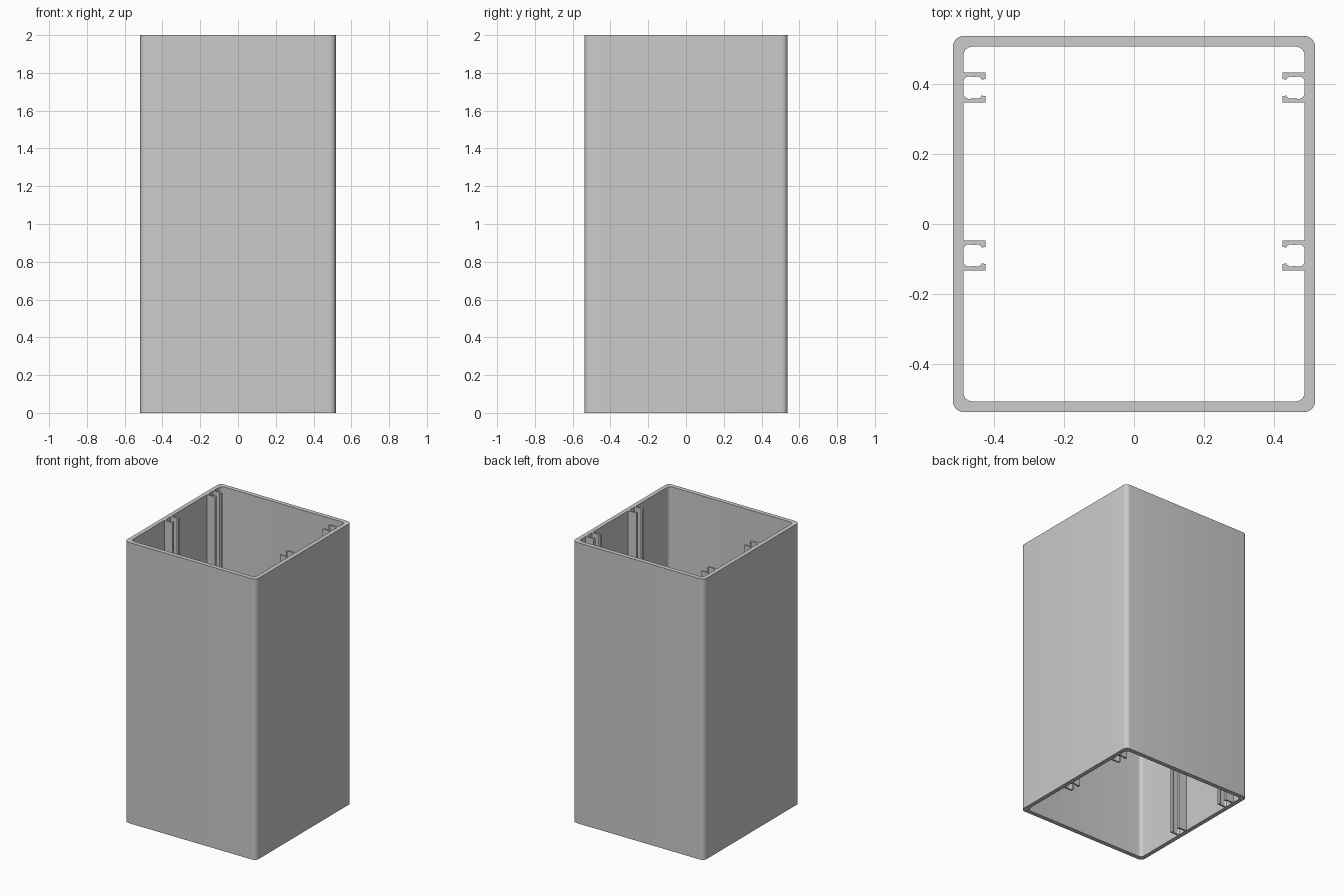
import bpy
import bmesh
from math import cos, sin, pi, radians

cube = bpy.data.objects.get("Cube")
if cube:
    bpy.data.objects.remove(cube, do_unlink=True)

HEIGHT = 2.0
OUTER = (0.518, 0.538)
INNER = (0.488, 0.507)
CLIP_CENTRES = (0.39, -0.09)

# Half of one clip: distance in from the tube wall, offset from the clip centre
CLIP_HALF = [
    (0, 0.043), (0.064, 0.043), (0.064, 0.025), (0.058, 0.0235),
    (0.053, 0.023), (0.049, 0.028), (0.044, 0.031), (0.039, 0.032),
    (0.030, 0.030), (0.021, 0.032), (0.014, 0.032), (0.007, 0.029),
    (0.002, 0.024), (0, 0.016),
]


def corner(cx, cy, radius, quadrant, steps=6):
    """Points of a quarter circle, anticlockwise."""
    angles = [(quadrant + i / steps) * pi / 2 for i in range(steps + 1)]
    return [(cx + radius * cos(a), cy + radius * sin(a)) for a in angles]


def clip_points(wall):
    """All clips on the left-hand wall, from back to front."""
    points = []
    for centre in CLIP_CENTRES:
        points += [(-wall + d, centre + o) for d, o in CLIP_HALF]
        points += [(-wall + d, centre - o) for d, o in reversed(CLIP_HALF)]
    return points


def tube_outline(size, radius, clips=False):
    """Rounded rectangle, with clips on both side walls if wanted."""
    x, y = size[0] - radius, size[1] - radius
    left = clip_points(size[0]) if clips else []
    right = [(-px, py) for px, py in reversed(left)]
    return (corner(x, y, radius, 0) + corner(-x, y, radius, 1) + left
            + corner(-x, -y, radius, 2) + corner(x, -y, radius, 3) + right)


# Tube section filled between its two outlines, then extruded upwards
bm = bmesh.new()
for outline in (tube_outline(OUTER, 0.032), tube_outline(INNER, 0.026, True)):
    verts = [bm.verts.new((x, y, 0)) for x, y in outline]
    for a, b in zip(verts, verts[1:] + verts[:1]):
        bm.edges.new((a, b))
bmesh.ops.triangle_fill(bm, use_beauty=True, use_dissolve=False, edges=bm.edges[:])
result = bmesh.ops.extrude_face_region(bm, geom=bm.faces[:], use_keep_orig=True)
top = [v for v in result["geom"] if isinstance(v, bmesh.types.BMVert)]
bmesh.ops.translate(bm, verts=top, vec=(0, 0, HEIGHT))
bmesh.ops.recalc_face_normals(bm, faces=bm.faces[:])

mesh = bpy.data.meshes.new("tube_profile")
bm.to_mesh(mesh)
bm.free()
tube = bpy.data.objects.new("tube_profile", mesh)
bpy.context.collection.objects.link(tube)

# Plain grey metal
grey = bpy.data.materials.new("light_grey")
grey.use_nodes = True
colour = (0.6, 0.6, 0.6, 1)
grey.diffuse_color = colour
grey.node_tree.nodes["Principled BSDF"].inputs["Base Color"].default_value = colour
mesh.materials.append(grey)

# Smooth rounded corners, sharp rims
bpy.ops.object.select_all(action="DESELECT")
tube.select_set(True)
bpy.context.view_layer.objects.active = tube
bpy.ops.object.shade_smooth_by_angle(angle=radians(30))
